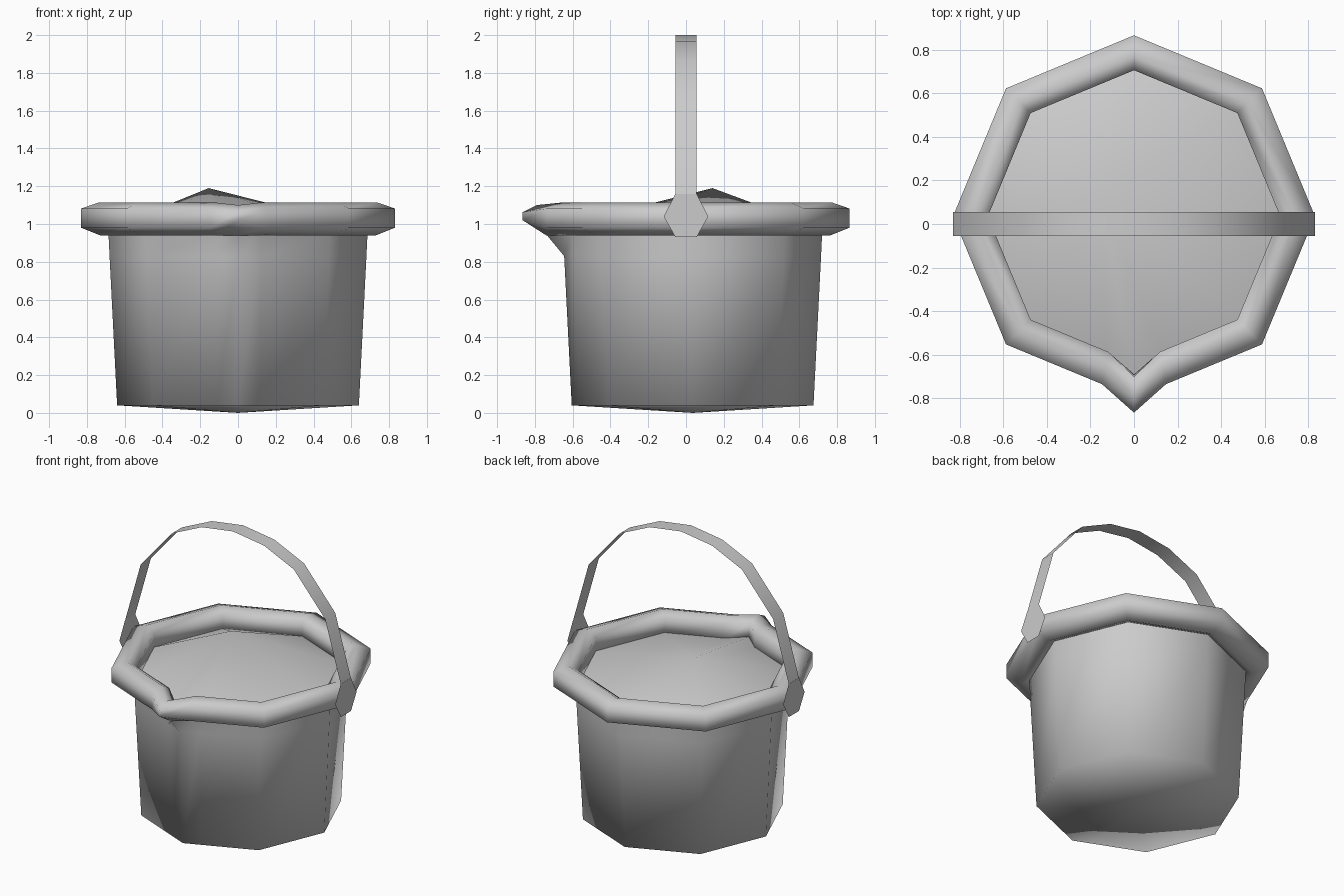
import bpy, bmesh, math
from mathutils import Vector

old = bpy.data.objects.get("Cube")
if old:
    bpy.data.objects.remove(old, do_unlink=True)

grey = bpy.data.materials.new("plain_grey")
grey.use_nodes = True
grey.diffuse_color = (0.6, 0.6, 0.6, 1)
grey.node_tree.nodes["Principled BSDF"].inputs["Base Color"].default_value = (0.6, 0.6, 0.6, 1)

CY = 0.035  # bucket axis sits slightly behind the handle


def finish(name, bm, smooth=True, recalc=True):
    if recalc:
        bmesh.ops.recalc_face_normals(bm, faces=bm.faces)
    for f in bm.faces:
        f.smooth = smooth
    mesh = bpy.data.meshes.new(name)
    bm.to_mesh(mesh)
    bm.free()
    mesh.materials.append(grey)
    ob = bpy.data.objects.new(name, mesh)
    bpy.context.collection.objects.link(ob)
    return ob


def ring(bm, r, z, tip_y=None, tip_z=None):
    """Octagon whose front corner is split in three and pulled out to a spout tip."""
    pts = [Vector((r * math.cos(math.radians(a)), CY + r * math.sin(math.radians(a)), z))
           for a in range(-45, 226, 45)]
    corner = Vector((0, CY - r, z))
    tip = Vector((0, corner.y if tip_y is None else tip_y, z if tip_z is None else tip_z))
    pts += [corner.lerp(pts[-1], 0.25), tip, corner.lerp(pts[0], 0.25)]
    return [bm.verts.new(p) for p in pts]


def bridge(bm, a, b):
    n = len(a)
    for i in range(n):
        j = (i + 1) % n
        bm.faces.new((a[i], a[j], b[j], b[i]))


def fan(bm, loop, apex):
    v = bm.verts.new(apex)
    for i in range(len(loop)):
        bm.faces.new((loop[i], loop[(i + 1) % len(loop)], v))


# Bucket wall with a shallow pointed base; the front flares under the spout
bm = bmesh.new()
rings = [ring(bm, 0.64, 0.04), ring(bm, 0.68, 0.83), ring(bm, 0.686, 0.955, -0.74, 0.945)]
for a, b in zip(rings, rings[1:]):
    bridge(bm, a, b)
fan(bm, rings[0], (0, CY, 0))
finish("bucket_wall", bm)

# Six-sided rolled rim, drawn out into the spout: radius, height, tip y, tip height
bm = bmesh.new()
profile = [(0.73, 0.94, -0.74, 0.94), (0.83, 0.98, -0.865, 1.02), (0.83, 1.082, -0.865, 1.062),
           (0.735, 1.115, -0.79, 1.10), (0.67, 1.08, -0.70, 1.07), (0.67, 0.965, -0.69, 0.965)]
rings = [ring(bm, *p) for p in profile]
for a, b in zip(rings, rings[1:] + rings[:1]):
    bridge(bm, a, b)
finish("rolled_rim", bm)

# Contents, heaped to an off-centre peak
bm = bmesh.new()
fan(bm, ring(bm, 0.672, 0.98, -0.695), (-0.155, 0.14, 1.19))
finish("contents", bm, recalc=False)

# Handle: a thin strip arched across the bucket
half = [(0.83, 1.16), (0.71, 1.58), (0.47, 1.86), (0.24, 1.965)]
path = half + [(0, 2.0)] + [(-x, z) for x, z in reversed(half)]
bm = bmesh.new()
pairs = [[bm.verts.new((x, y, z)) for y in (-0.056, 0.056)] for x, z in path]
for (a, b), (c, d) in zip(pairs, pairs[1:]):
    bm.faces.new((a, b, d, c))
finish("handle_strip", bm, recalc=False)

# Six-sided plates joining the handle to the rim
outline = [(-0.056, 0.93), (0.056, 0.93), (0.118, 1.04), (0.056, 1.16), (-0.056, 1.16), (-0.118, 1.04)]
for name, side in (("left_handle_plate", 1), ("right_handle_plate", -1)):
    bm = bmesh.new()
    bm.faces.new([bm.verts.new((0.831 * side, y, z)) for y, z in outline[::side]])
    finish(name, bm, smooth=False, recalc=False)
